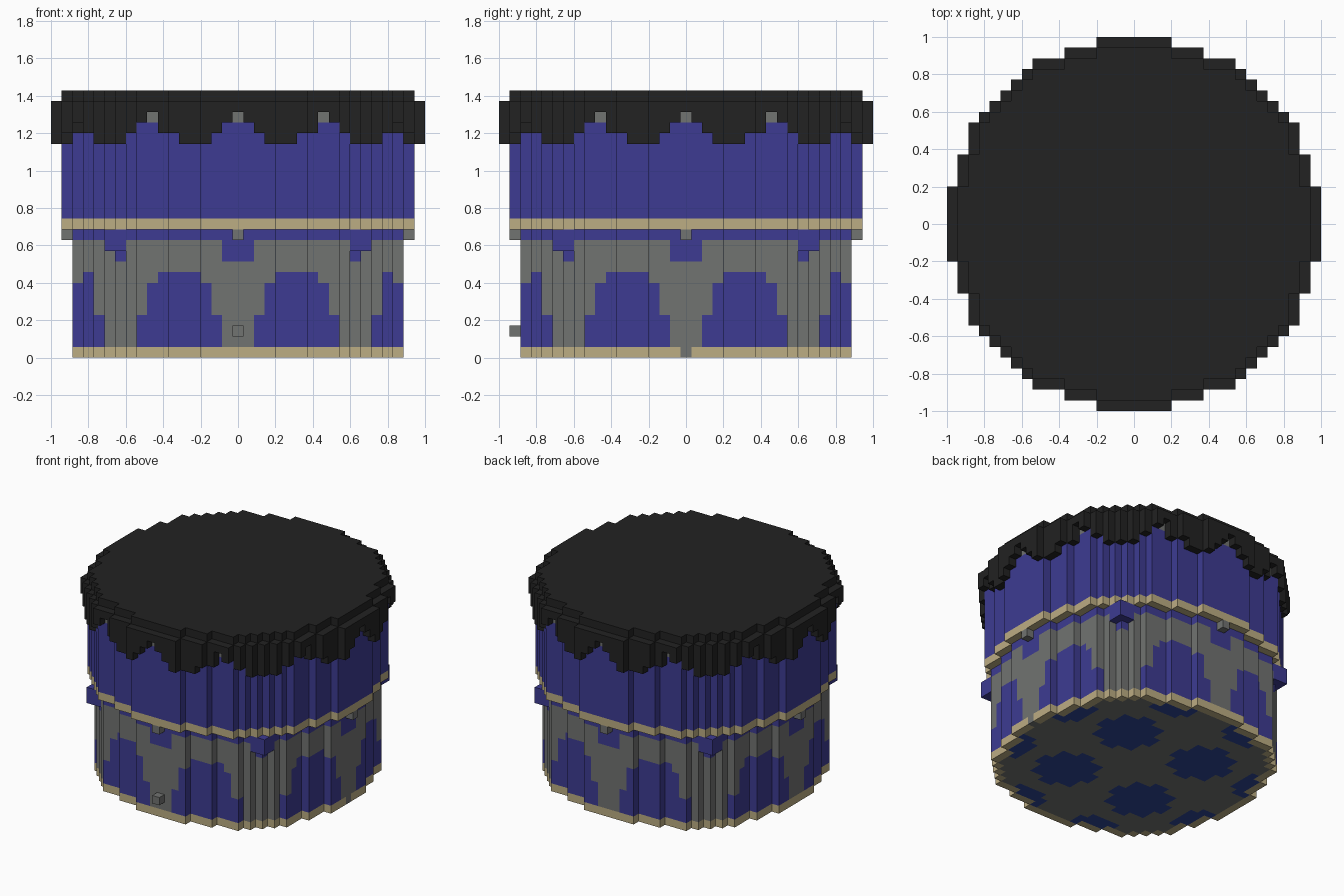
import bpy
import bmesh
from mathutils import Vector

cube = bpy.data.objects.get("Cube")
if cube:
    bpy.data.objects.remove(cube, do_unlink=True)

U = 2 / 35  # edge of one building block


def make_material(name, rgb):
    linear = [((c / 255 + 0.055) / 1.055) ** 2.4 for c in rgb]
    mat = bpy.data.materials.new(name)
    mat.use_nodes = True
    mat.diffuse_color = (*linear, 1)
    bsdf = next(n for n in mat.node_tree.nodes if n.type == 'BSDF_PRINCIPLED')
    bsdf.inputs["Base Color"].default_value = (*linear, 1)
    return mat


BLACK, VIOLET, TAN, GREY, NAVY = range(5)
MATERIALS = [
    make_material("black", (34, 34, 34)),
    make_material("violet", (61, 59, 146)),
    make_material("tan", (188, 173, 131)),
    make_material("grey", (113, 115, 113)),
    make_material("navy", (44, 68, 150)),
]


# Stepped discs: each smaller disc is the larger one with its rim removed
def shrink(disc):
    return {(x, y) for x, y in disc
            if {(x + 1, y), (x - 1, y), (x, y + 1), (x, y - 1)} <= disc}


half_widths = [17] * 4 + [16] * 3 + [15] * 3 + [14, 13, 12, 11, 10, 9, 6, 3]
cap_disc = {(x, y) for y in range(-17, 18) for x in range(-17, 18)
            if abs(x) <= half_widths[abs(y)]}
upper_disc = shrink(cap_disc)
lower_disc = shrink(upper_disc)
floor_disc = shrink(lower_disc)


def extrude(disc, rows):
    return {(x, y, z) for x, y in disc for z in rows}


def along(x, y):
    """Distance along a side, the same on all four sides."""
    return min(abs(x), abs(y))


# Fringe: lowest row of the cap rim along each side
def fringe_row(t):
    if t in (0, 8):
        return 23
    if t in (1, 9):
        return 22
    if t in (2, 6, 7, 10):
        return 21
    return 20


cap = extrude(cap_disc, [23]) | extrude(upper_disc, [24])
for x, y in cap_disc - upper_disc:
    cap |= extrude({(x, y)}, range(fringe_row(along(x, y)), 23))


# Colour rules for the painted patterns
def upper_colour(cell, normal):
    x, y, z = cell
    return GREY if z == 22 and along(x, y) in (0, 8) else VIOLET


def floor_colour(x, y):
    if (x, y) not in floor_disc:
        return TAN
    far, t = max(abs(x), abs(y)), along(x, y)
    round_patch = (abs(x) - 5.5) ** 2 + (abs(y) - 5.5) ** 2 < 13
    rim_patch = far >= 13 and 3 <= t <= 8 or far == 12 and 4 <= t <= 7
    return NAVY if round_patch or rim_patch else GREY


def lower_colour(cell, normal):
    x, y, z = cell
    t = along(x, y)
    if z == 0:
        if (x, y) == (15, 0):
            return GREY
        return floor_colour(x, y) if normal.z < 0 else TAN
    if z == 11:
        return VIOLET
    # Small pendants below the violet strip
    if t <= 10 - z or (z, abs(x), abs(y)) == (9, 11, 11):
        if z >= 9:
            return VIOLET
    if z == 10 and t <= 1 or z == 9 and t == 0:
        return VIOLET
    # Stepped arches
    inset = 0 if z <= 3 else 1 if z <= 6 else 2
    if z <= 7 and 2 + inset <= t <= 9 - inset:
        return VIOLET
    return GREY


def plain(colour):
    return lambda cell, normal: colour


def corner_block(sx, sy):
    return {(sx * x, sy * y, z) for x in (10, 11, 12)
            for y in (10, 11, 12) for z in (10, 11)}


# Parts as (cells, colour rule); later parts fill only free space
parts = {
    "fringed_cap": (cap, plain(BLACK)),
    "upper_drum": (extrude(upper_disc, range(13, 23)), upper_colour),
    "waist_band": (extrude(upper_disc, [12]), plain(TAN)),
    "lower_drum": (extrude(lower_disc, range(12)), lower_colour),
    "front_knob": ({(0, -16, 2)}, plain(GREY)),
}
for name, sx, sy in (("front_left", 1, -1), ("front_right", -1, -1),
                     ("back_left", 1, 1), ("back_right", -1, 1)):
    parts[name + "_corner_block"] = (corner_block(sx, sy), plain(VIOLET))
for name, x, y in (("front", 0, -16), ("back", 0, 16),
                   ("left", 16, 0), ("right", -16, 0)):
    parts[name + "_stud"] = ({(x, y, 11)}, plain(GREY))

taken = set()
for name, (cells, rule) in parts.items():
    cells -= taken
    taken |= cells

NORMALS = [Vector(n) for n in ((1, 0, 0), (-1, 0, 0), (0, 1, 0),
                               (0, -1, 0), (0, 0, 1), (0, 0, -1))]


def build(name, cells, rule):
    """Skin the blocks of a part with the faces that are exposed."""
    bm = bmesh.new()
    verts = {}

    def corner(p):
        key = tuple(round(2 * c) for c in p)
        if key not in verts:
            verts[key] = bm.verts.new((p.x * U, p.y * U, (p.z + 0.5) * U))
        return verts[key]

    for cell in sorted(cells):
        centre = Vector(cell)
        for n in NORMALS:
            if tuple(int(c) for c in centre + n) in taken:
                continue
            a = Vector((n.y, n.z, n.x))
            b = n.cross(a)
            mid = centre + n / 2
            face = bm.faces.new([corner(mid + (a * i + b * j) / 2)
                                 for i, j in ((-1, -1), (1, -1), (1, 1), (-1, 1))])
            face.material_index = rule(cell, n)
    mesh = bpy.data.meshes.new(name)
    for mat in MATERIALS:
        mesh.materials.append(mat)
    bm.to_mesh(mesh)
    bm.free()
    bpy.context.collection.objects.link(bpy.data.objects.new(name, mesh))


for name, (cells, rule) in parts.items():
    build(name, cells, rule)
